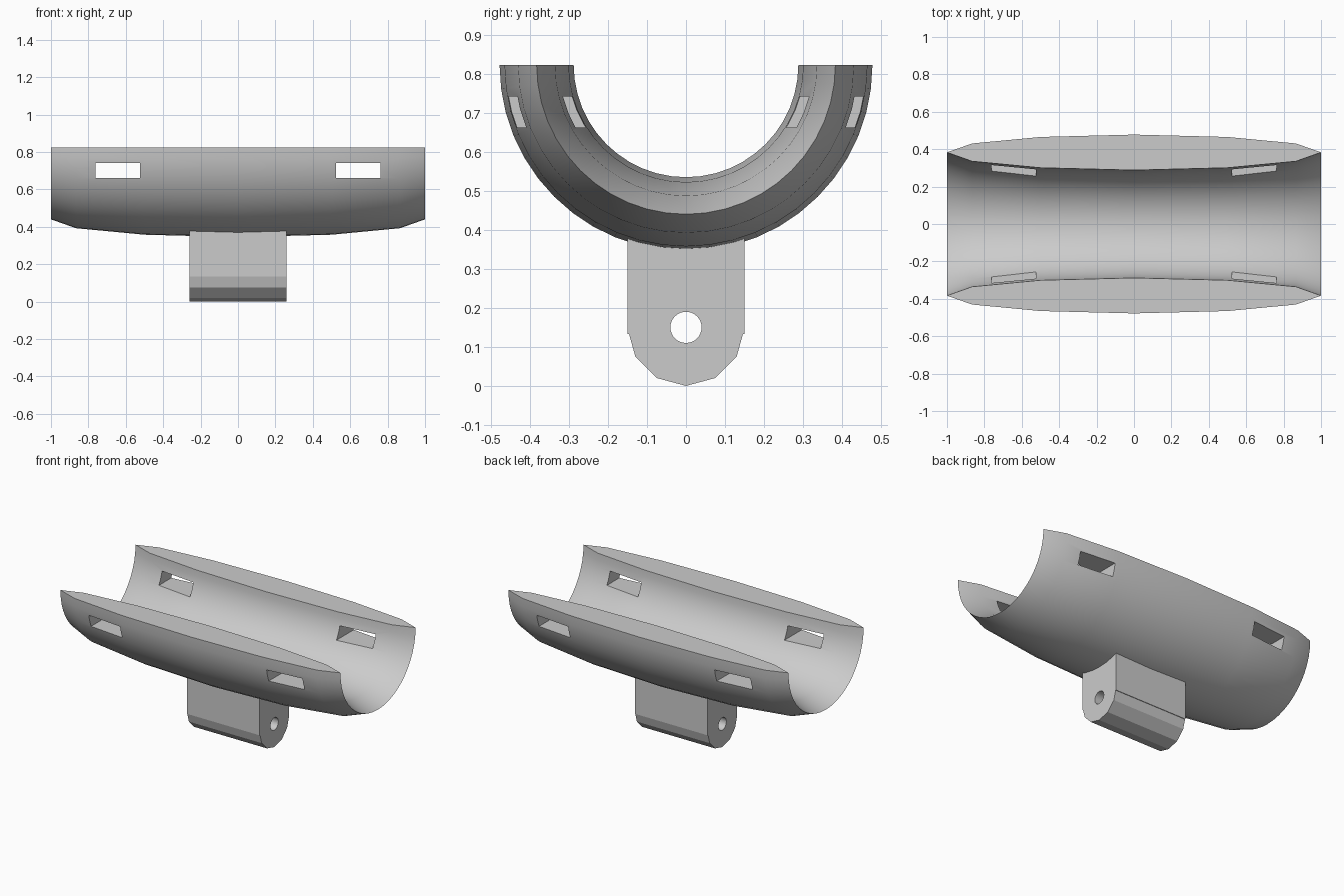
import bpy, bmesh
from math import sin, cos, pi, radians
from mathutils import Matrix, Vector

cube = bpy.data.objects.get("Cube")
if cube:
    bpy.data.objects.remove(cube, do_unlink=True)

grey = bpy.data.materials.new("plain grey")
grey.use_nodes = True
colour = (0.6, 0.6, 0.6, 1)
grey.diffuse_color = colour
grey.node_tree.nodes["Principled BSDF"].inputs["Base Color"].default_value = colour

AXIS_Z = 0.823      # axis of the trough
BARREL_Z = 0.15     # axis of the lug's rounded foot


def make_object(name, bm):
    bmesh.ops.recalc_face_normals(bm, faces=bm.faces[:])
    mesh = bpy.data.meshes.new(name)
    bm.to_mesh(mesh)
    bm.free()
    mesh.materials.append(grey)
    obj = bpy.data.objects.new(name, mesh)
    bpy.context.collection.objects.link(obj)
    return obj


def select_only(obj):
    bpy.ops.object.select_all(action='DESELECT')
    obj.select_set(True)
    bpy.context.view_layer.objects.active = obj


def cut(obj, cutter):
    cutter.hide_render = True
    select_only(obj)
    mod = obj.modifiers.new("cut", 'BOOLEAN')
    mod.operation = 'DIFFERENCE'
    mod.solver = 'EXACT'
    mod.object = cutter
    bpy.ops.object.modifier_apply(modifier=mod.name)
    bpy.data.objects.remove(cutter, do_unlink=True)


def smooth(obj):
    select_only(obj)
    bpy.ops.object.shade_smooth_by_angle(angle=radians(25))


# Trough: a twelve-sided lens section swept half a turn about the long axis
SECTION, STEPS = 12, 24
bm = bmesh.new()
rings = []
for j in range(STEPS + 1):
    turn = pi * j / STEPS
    ring = []
    for i in range(SECTION):
        a = 2 * pi * i / SECTION
        r = 0.383 + 0.095 * sin(a)
        ring.append(bm.verts.new((cos(a), r * cos(turn), AXIS_Z - r * sin(turn))))
    rings.append(ring)
for lower, upper in zip(rings, rings[1:]):
    for i in range(SECTION):
        k = (i + 1) % SECTION
        bm.faces.new((lower[i], lower[k], upper[k], upper[i]))
bm.faces.new(rings[0])
bm.faces.new(rings[-1])
trough = make_object("trough", bm)

# Strap slots, cut straight through both walls
for side in (-1, 1):
    bm = bmesh.new()
    bmesh.ops.create_cube(bm, size=1, matrix=Matrix.Translation((side * 0.643, 0, 0.702))
                          @ Matrix.Diagonal((0.24, 1.4, 0.08, 1)))
    cut(trough, make_object("slot_cutter", bm))
smooth(trough)

# Mounting lug: block with a faceted round foot, extruded along x
outline = [(0.15, 0.40), (0.15, 0.133), (0.146, 0.133)]
for i in range(1, 6):
    a = -i * pi / 6
    outline.append((0.15 * cos(a), BARREL_Z + 0.15 * sin(a)))
outline += [(-0.146, 0.133), (-0.15, 0.133), (-0.15, 0.40)]
bm = bmesh.new()
end = bm.faces.new([bm.verts.new((-0.26, y, z)) for y, z in outline])
grown = bmesh.ops.extrude_face_region(bm, geom=[end])
bmesh.ops.translate(bm, vec=Vector((0.52, 0, 0)),
                    verts=[v for v in grown["geom"] if isinstance(v, bmesh.types.BMVert)])
lug = make_object("mounting_lug", bm)

# Pivot hole through the lug
bm = bmesh.new()
bmesh.ops.create_cone(bm, cap_ends=True, segments=32, radius1=0.04, radius2=0.04, depth=0.8,
                      matrix=Matrix.Translation((0, 0, BARREL_Z)) @ Matrix.Rotation(pi / 2, 4, 'Y'))
cut(lug, make_object("hole_cutter", bm))
smooth(lug)
